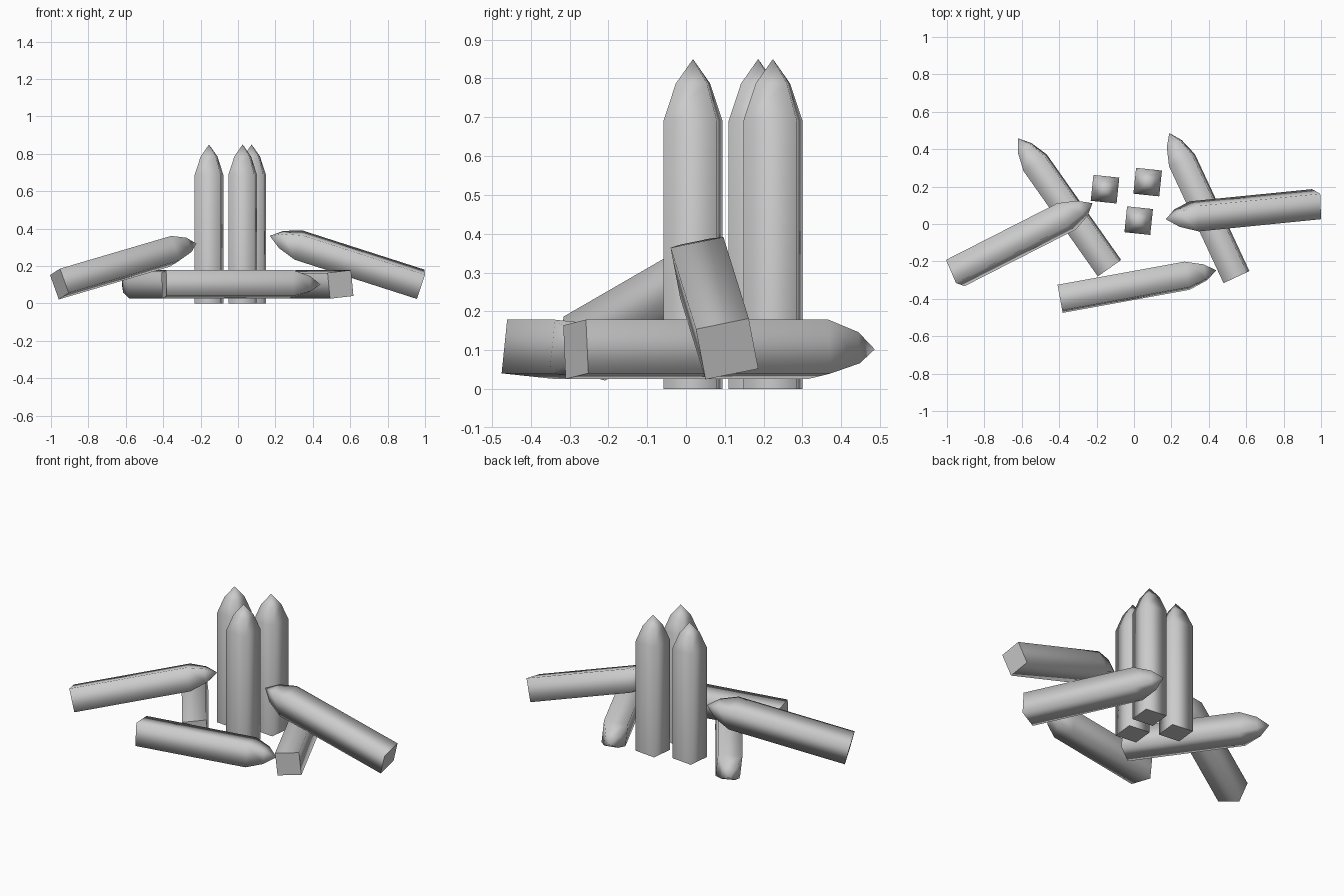
import bpy
import bmesh
from math import radians, cos, sin, pi
from mathutils import Matrix

cube = bpy.data.objects.get("Cube")
if cube:
    bpy.data.objects.remove(cube, do_unlink=True)

# Single grey material
grey = bpy.data.materials.new("plain grey")
grey.use_nodes = True
colour = (0.6, 0.6, 0.6, 1)
grey.diffuse_color = colour
grey.node_tree.nodes["Principled BSDF"].inputs["Base Color"].default_value = colour

WIDTH = 0.139
LENGTH = 0.85
# (height, share of full width) along the post, below the tip
PROFILE = [(0, 1), (0.69, 1), (0.787, 0.58)]


def make_post_mesh():
    """Square post with a two-stage pointed tip, standing on its base."""
    bm = bmesh.new()
    radius = WIDTH / 2 ** 0.5
    angles = [pi / 4 + i * pi / 2 for i in range(4)]
    rings = [[bm.verts.new((radius * s * cos(a), radius * s * sin(a), z)) for a in angles]
             for z, s in PROFILE]
    tip = bm.verts.new((0, 0, LENGTH))
    for i in range(4):
        j = (i + 1) % 4
        for low, high in zip(rings, rings[1:]):
            bm.faces.new((low[i], low[j], high[j], high[i])).smooth = True
        bm.faces.new((rings[-1][i], rings[-1][j], tip)).smooth = True
    # Flat base with a crisp rim
    base = bm.faces.new(rings[0][::-1])
    for edge in base.edges:
        edge.smooth = False
    bm.normal_update()
    mesh = bpy.data.meshes.new("pointed_post")
    bm.to_mesh(mesh)
    bm.free()
    mesh.materials.append(grey)
    return mesh


post_mesh = make_post_mesh()


def add_post(name, base, heading=0, tilt=90, roll=6):
    """Place a post by its base centre, compass heading, rise and roll."""
    post = bpy.data.objects.new(name, post_mesh)
    bpy.context.collection.objects.link(post)
    post.matrix_world = (Matrix.Translation(base)
                         @ Matrix.Rotation(radians(heading), 4, "Z")
                         @ Matrix.Rotation(radians(90 - tilt), 4, "Y")
                         @ Matrix.Rotation(radians(-roll), 4, "Z"))


# Upright posts
add_post("standing_post_right", (-0.155, 0.186, 0))
add_post("standing_post_front", (0.025, 0.018, 0))
add_post("standing_post_left", (0.073, 0.224, 0))

# Posts lying flat
add_post("lying_post_front", (-0.395, -0.4, 0.102), 10.3, 0)
add_post("lying_post_right", (-0.131, -0.236, 0.102), 125.2, 0)
add_post("lying_post_left", (0.548, -0.284, 0.102), 115, 0)

# Posts leaning on the lying ones
add_post("leaning_post_right", (-0.955, -0.262, 0.104), 27, 14.7, 15)
add_post("leaning_post_left", (0.976, 0.106, 0.103), 185.7, 17.7, 12)
